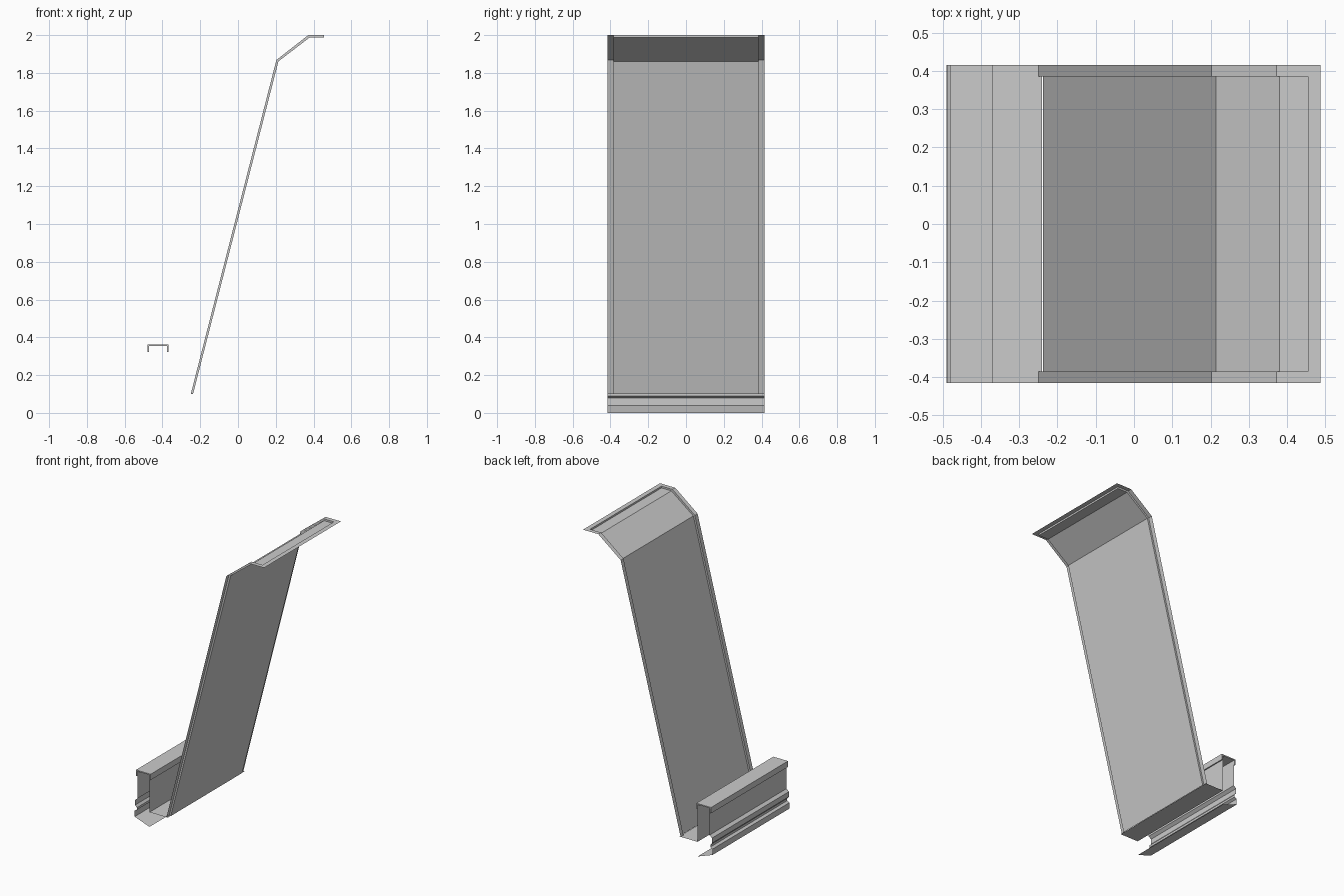
import bpy, bmesh

cube = bpy.data.objects.get("Cube")
if cube:
    bpy.data.objects.remove(cube, do_unlink=True)

grey = bpy.data.materials.new("plain grey")
grey.use_nodes = True
grey.diffuse_color = (0.6, 0.6, 0.6, 1)
grey.node_tree.nodes["Principled BSDF"].inputs["Base Color"].default_value = (0.6, 0.6, 0.6, 1)

HALF = 0.415    # half width of every sheet
INNER = 0.385   # half width of the pressed tray


def strips(name, bands):
    """Sheet object made of ruled bands between pairs of 3D paths."""
    bm = bmesh.new()
    for a, b in bands:
        va = [bm.verts.new(p) for p in a]
        vb = [bm.verts.new(p) for p in b]
        for i in range(len(a) - 1):
            bm.faces.new((va[i], va[i + 1], vb[i + 1], vb[i]))
    bmesh.ops.remove_doubles(bm, verts=bm.verts, dist=0.0005)
    bmesh.ops.recalc_face_normals(bm, faces=bm.faces)
    mesh = bpy.data.meshes.new(name)
    bm.to_mesh(mesh)
    bm.free()
    mesh.materials.append(grey)
    obj = bpy.data.objects.new(name, mesh)
    bpy.context.collection.objects.link(obj)
    return obj


def at(profile, y):
    return [(x, y, z) for x, z in profile]


def sheet(name, profile):
    return strips(name, [(at(profile, -HALF), at(profile, HALF))])


# Backboard: raised rim around a shallow pressed tray
rim = [(-0.25, 0.1), (0.203, 1.868), (0.372, 2.0), (0.455, 2.0)]
tray = [(-0.238, 0.1), (0.214, 1.861), (0.38, 1.988), (0.455, 1.988)]
bands = [(at(tray, -INNER), at(tray, INNER))]
for s in (-1, 1):
    bands += [(at(rim, s * HALF), at(rim, s * INNER)),
              (at(rim, s * INNER), at(tray, s * INNER))]
strips("backboard", bands)

# Flat top edge beyond the tray, with the step down into it
strips("top_edge", [
    (at([(0.455, 2.0), (0.487, 2.0)], -HALF), at([(0.455, 2.0), (0.487, 2.0)], HALF)),
    (at([(0.455, 1.988), (0.455, 2.0)], -INNER), at([(0.455, 1.988), (0.455, 2.0)], INNER)),
])

# Trough floor and its inner wall
sheet("trough_floor", [(-0.24, 0.1), (-0.378, 0.1), (-0.378, 0.352)])

# Outer wall with stepped ribs and a sloping bottom flange
sheet("outer_wall", [(-0.468, 0.352), (-0.468, 0.17), (-0.487, 0.155), (-0.487, 0.12),
                     (-0.474, 0.105), (-0.474, 0.09), (-0.49, 0.08), (-0.49, 0.04),
                     (-0.378, 0.0)])

# Folded cap over the two walls
cap = sheet("wall_cap", [(-0.48, 0.322), (-0.48, 0.362), (-0.369, 0.362), (-0.369, 0.322)])
mod = cap.modifiers.new("Thickness", "SOLIDIFY")
mod.thickness = 0.008
mod.offset = -1
mod.use_even_offset = True
